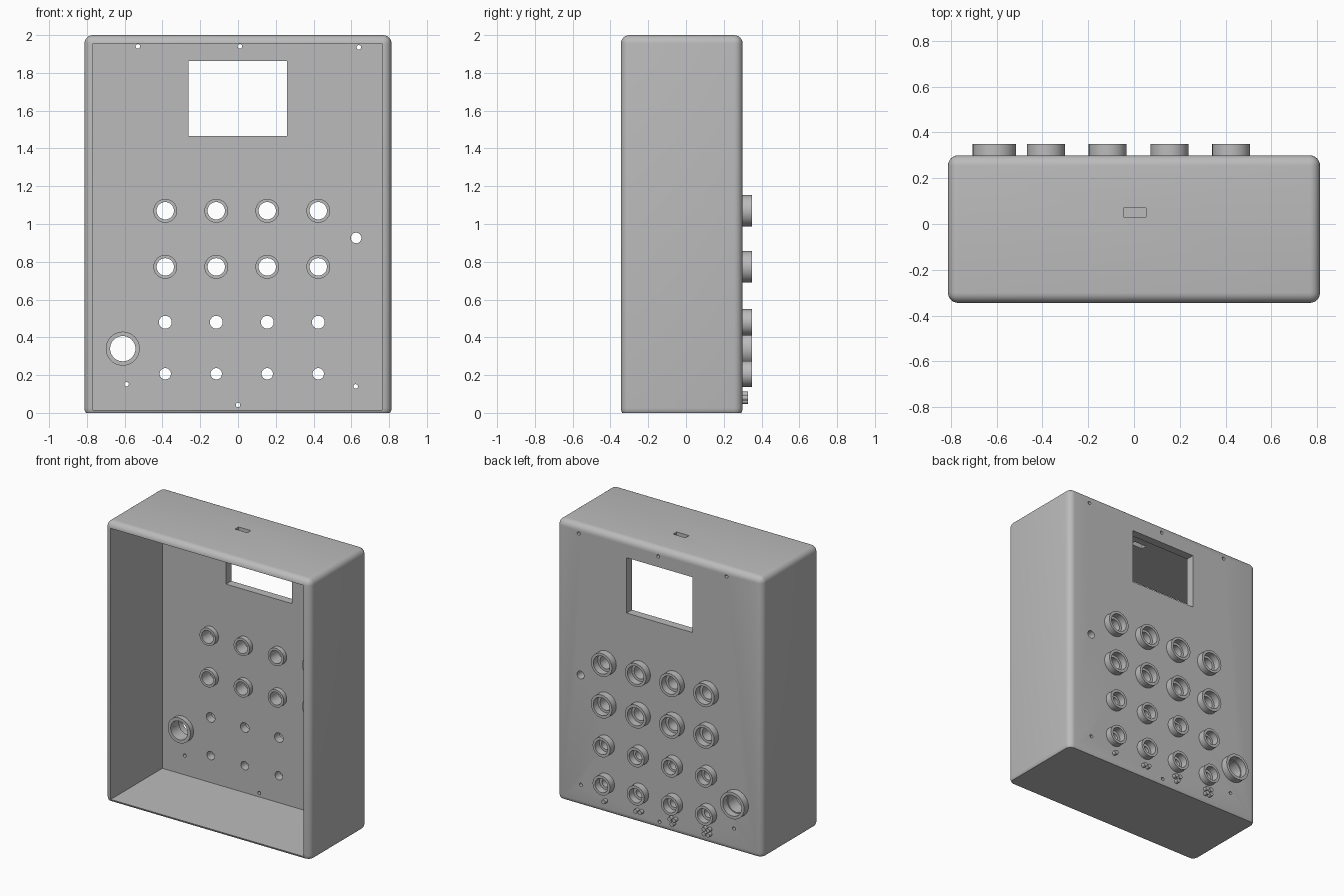
import bpy, bmesh, math
from mathutils import Matrix, Vector

cube = bpy.data.objects.get("Cube")
if cube:
    bpy.data.objects.remove(cube, do_unlink=True)

grey = bpy.data.materials.new("plain grey")
grey.use_nodes = True
grey.diffuse_color = (0.5, 0.5, 0.5, 1)
grey.node_tree.nodes["Principled BSDF"].inputs["Base Color"].default_value = (0.5, 0.5, 0.5, 1)

BACK, INNER = 0.30, 0.24      # outer and inner faces of the panel
COLUMNS = (-0.385, -0.115, 0.155, 0.425)


def add_box(bm, lo, hi):
    lo, hi = Vector(lo), Vector(hi)
    m = Matrix.Translation((lo + hi) / 2) @ Matrix.Diagonal((*(hi - lo), 1))
    bmesh.ops.create_cube(bm, size=1, matrix=m)


def add_rod(bm, x, z, r, y0, y1, sides=40):
    m = Matrix.Translation((x, (y0 + y1) / 2, z)) @ Matrix.Rotation(math.pi / 2, 4, 'X')
    bmesh.ops.create_cone(bm, cap_ends=True, segments=sides, radius1=r, radius2=r,
                          depth=y1 - y0, matrix=m)


def add_ring(bm, x, z, r_in, r_out, y0, y1):
    """Tube with a rectangular section, spun around the y direction."""
    pts = [(r_in, y0), (r_out, y0), (r_out, y1), (r_in, y1)]
    vs = [bm.verts.new((x + r, y, z)) for r, y in pts]
    es = [bm.edges.new((vs[i], vs[(i + 1) % 4])) for i in range(4)]
    res = bmesh.ops.spin(bm, geom=vs + es, cent=(x, 0, z), axis=(0, 1, 0),
                         angle=2 * math.pi, steps=40, use_merge=True)
    bmesh.ops.remove_doubles(bm, verts=bm.verts, dist=1e-5)


def finish(name, bm):
    bmesh.ops.recalc_face_normals(bm, faces=bm.faces)
    me = bpy.data.meshes.new(name)
    bm.to_mesh(me)
    bm.free()
    me.materials.append(grey)
    ob = bpy.data.objects.new(name, me)
    bpy.context.collection.objects.link(ob)
    return ob


def smooth(ob):
    bpy.ops.object.select_all(action='DESELECT')
    ob.select_set(True)
    bpy.context.view_layer.objects.active = ob
    bpy.ops.object.shade_smooth_by_angle(angle=math.radians(35))


# Rounded case, trimmed flat at the base
bm = bmesh.new()
add_box(bm, (-0.813, -0.345, -0.02), (0.813, BACK, 2))
bmesh.ops.bevel(bm, geom=bm.edges[:], offset=0.045, segments=6, profile=0.5, affect='EDGES')
bmesh.ops.bisect_plane(bm, geom=bm.verts[:] + bm.edges[:] + bm.faces[:], plane_co=(0, 0, 0),
                       plane_no=(0, 0, 1), clear_inner=True)
bmesh.ops.holes_fill(bm, edges=[e for e in bm.edges if e.is_boundary])
case = finish("case", bm)

# Hollow interior, open at the front
bm = bmesh.new()
add_box(bm, (-0.767, -0.5, 0.014), (0.762, INNER, 1.955))
cavity = finish("cavity_cutter", bm)

# Control layout: x, z, hole radius, outer collar radii, inner collar radius
controls = []
for x in COLUMNS:
    for z in (1.07, 0.773):
        controls.append((x, z, 0.046, 0.064, 0.083, 0.063))
    controls.append((x, 0.48, 0.034, 0.05, 0.069, 0))
    controls.append((x, 0.207, 0.03, 0.05, 0.069, 0))
controls.append((-0.61, 0.34, 0.067, 0.074, 0.095, 0.09))

# Openings: window, top slot, control holes, small holes
bm = bmesh.new()
add_box(bm, (-0.263, 0.1, 1.467), (0.26, 0.5, 1.863))
add_box(bm, (-0.045, 0.03, 1.8), (0.053, 0.07, 2.2))
for x, z, hole, *_ in controls:
    add_rod(bm, x, z, hole, 0.1, 0.5)
add_rod(bm, 0.625, 0.926, 0.028, 0.1, 0.5)
for x, z in ((-0.53, 1.94), (0.01, 1.94), (0.64, 1.935),
             (-0.59, 0.152), (0.623, 0.14), (0, 0.042)):
    add_rod(bm, x, z, 0.012, 0.1, 0.5, 20)
openings = finish("openings_cutter", bm)

for cutter in (cavity, openings):
    cutter.hide_render = True
    mod = case.modifiers.new("cut", 'BOOLEAN')
    mod.operation, mod.solver, mod.object = 'DIFFERENCE', 'EXACT', cutter
    bpy.ops.object.select_all(action='DESELECT')
    bpy.context.view_layer.objects.active = case
    case.select_set(True)
    bpy.ops.object.modifier_apply(modifier=mod.name)
    bpy.data.objects.remove(cutter, do_unlink=True)
smooth(case)

# Collars on both faces of the panel
outer, inner = bmesh.new(), bmesh.new()
for x, z, hole, r_in, r_out, r_sleeve in controls:
    add_ring(outer, x, z, r_in, r_out, BACK - 0.01, 0.35)
    if r_sleeve:
        add_ring(inner, x, z, hole, r_sleeve, INNER - 0.035, INNER + 0.001)
smooth(finish("outer_collars", outer))
smooth(finish("inner_collars", inner))

# Raised counting dots, one to four per column
bm = bmesh.new()
s = 0.017
patterns = ([(-s, s), (s, s), (-s, -s), (s, -s)], [(-s, s), (s, s), (0, -s)],
            [(-s, 0), (s, 0)], [(0, 0)])
for x, dots in zip(COLUMNS, patterns):
    for dx, dz in dots:
        add_rod(bm, x + dx, 0.08 + dz, 0.015, BACK - 0.01, 0.328, 20)
smooth(finish("counting_dots", bm))
